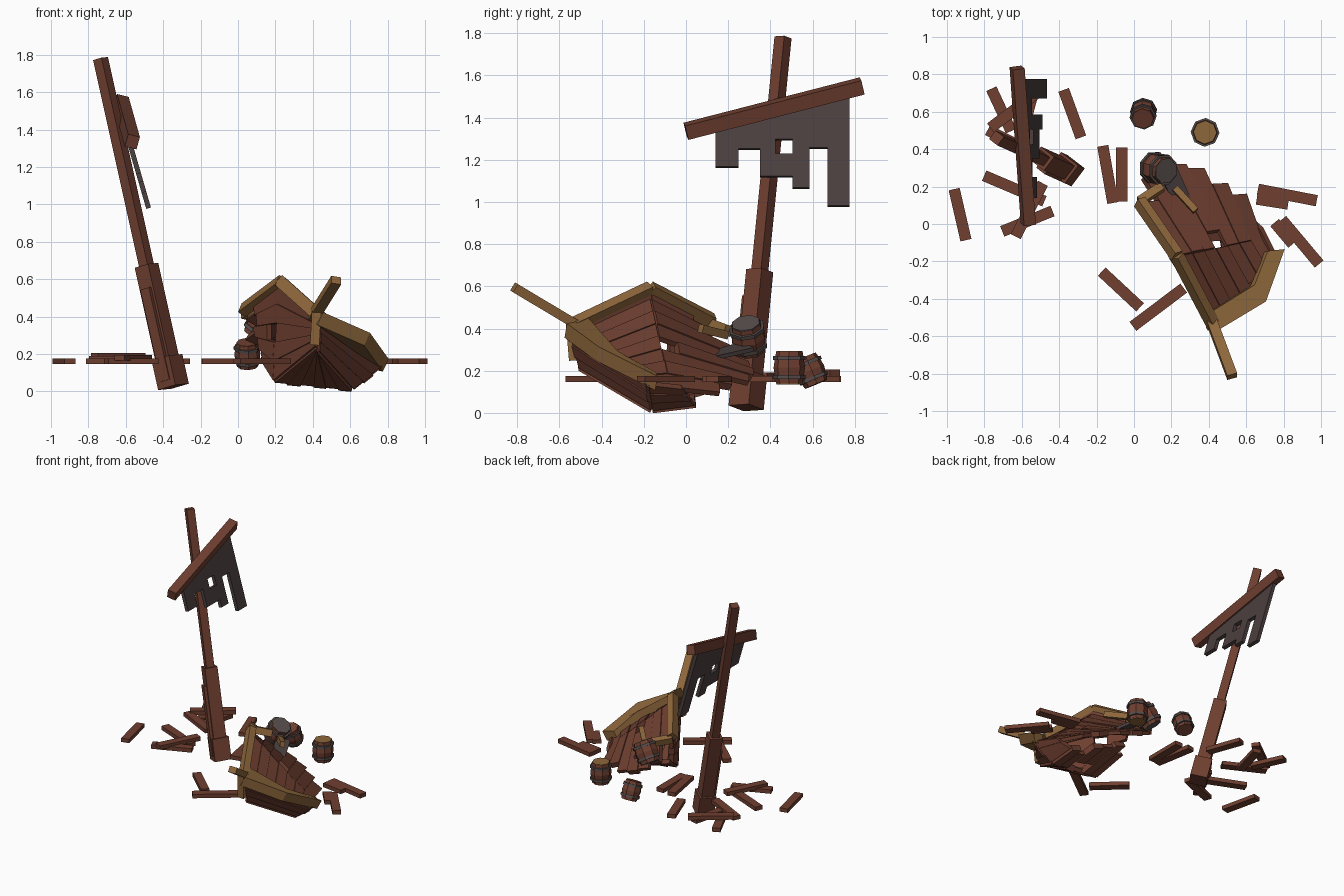
import bpy, bmesh, math, random
from mathutils import Vector as V, Matrix, Euler

if "Cube" in bpy.data.objects:
    bpy.data.objects.remove(bpy.data.objects["Cube"])
random.seed(4)

def material(name, c):
    m = bpy.data.materials.new(name)
    m.diffuse_color = (*c, 1)
    m.use_nodes = True
    m.node_tree.nodes["Principled BSDF"].inputs["Base Color"].default_value = m.diffuse_color
    return m

BROWN = material("red brown wood", (0.16, 0.050, 0.030))
TAN = material("tan trim wood", (0.27, 0.135, 0.045))
GREY = material("dark grey cloth", (0.07, 0.050, 0.050))
IRON = material("grey iron", (0.095, 0.075, 0.07))

def finish(name, bm, mat):
    bmesh.ops.recalc_face_normals(bm, faces=bm.faces)
    me = bpy.data.meshes.new(name)
    bm.to_mesh(me)
    bm.free()
    me.materials.append(mat)
    ob = bpy.data.objects.new(name, me)
    bpy.context.collection.objects.link(ob)
    return ob

def add_beam(bm, p, q, w, h, side=(1, 0, 0)):
    """Box from p to q; w is measured along side, h across it."""
    p, q = V(p), V(q)
    z = (q - p).normalized()
    x = V(side)
    x = (x - z * x.dot(z)).normalized()
    y = z.cross(x)
    rot = Matrix((x, y, z)).transposed().to_4x4()
    M = Matrix.Translation((p + q) / 2) @ rot @ Matrix.Diagonal((w, h, (q - p).length, 1))
    bmesh.ops.create_cube(bm, size=1, matrix=M)

def beam(name, p, q, w, h, mat, side=(1, 0, 0)):
    bm = bmesh.new()
    add_beam(bm, p, q, w, h, side)
    return finish(name, bm, mat)

def add_slab(bm, pts, th):
    """Thick flat board through the outline pts."""
    pts = [V(p) for p in pts]
    n = (pts[2] - pts[0]).cross(pts[-1] - pts[1]).normalized() * th / 2
    a = [bm.verts.new(p + n) for p in pts]
    b = [bm.verts.new(p - n) for p in pts]
    bm.faces.new(a)
    bm.faces.new(b[::-1])
    k = len(pts)
    for i in range(k):
        j = (i + 1) % k
        bm.faces.new((a[j], a[i], b[i], b[j]))

def planking(name, rail_a, rail_b, rows, th, ragged, holes=(), bulge=0.0):
    """Rows of boards between two rails running from bow to broken end."""
    A, B = [V(p) for p in rail_a], [V(p) for p in rail_b]
    bm = bmesh.new()
    for i in range(rows):
        u0, u1 = i / rows, (i + 1) / rows
        end = 1 + bulge * math.sin(math.pi * (u0 + u1) / 2) + random.uniform(-ragged, ragged * 0.3)
        for s in range(len(A) - 1):
            c = [A[s].lerp(B[s], u0), A[s].lerp(B[s], u1),
                 A[s + 1].lerp(B[s + 1], u1), A[s + 1].lerp(B[s + 1], u0)]
            f0 = 0.32 if (i, s) in holes else 0.0
            f1 = end if s == len(A) - 2 else 1.0
            add_slab(bm, [c[0].lerp(c[3], f0), c[1].lerp(c[2], f0),
                          c[1].lerp(c[2], f1), c[0].lerp(c[3], f1)], th * (1 + 0.5 * (i % 2)))
    return finish(name, bm, BROWN)

# Leaning mast, turned about its axis, with a thicker stepped foot
FOOT, HEAD = V((-0.345, 0.285, 0.025)), V((-0.735, 0.46, 1.78))
TURN = (0.8, -0.6, 0)
def on_mast(t):
    return FOOT.lerp(HEAD, t)
beam("mast", FOOT, HEAD, 0.058, 0.058, BROWN, TURN)
beam("mast_sleeve", on_mast(0.02), on_mast(0.37), 0.092, 0.092, BROWN, TURN)
off = V((-0.02, -0.03, 0))
beam("mast_slat", on_mast(0.02) + off, on_mast(0.3) + off, 0.06, 0.06, BROWN, TURN)
beam("mast_foot", FOOT, on_mast(0.09), 0.12, 0.12, BROWN, TURN)

# Slanted yard and torn sail
beam("yard", (-0.565, 0.0, 1.335), (-0.625, 0.835, 1.55), 0.065, 0.07, BROWN, (1, 0, -0.28))
def sail_x(z):
    return -0.478 - 0.29 * (z - 0.98)
columns = [(0.14, 0.25, 1.165), (0.25, 0.35, 1.25), (0.35, 0.425, 1.12), (0.425, 0.505, 1.295),
           (0.505, 0.585, 1.065), (0.585, 0.67, 1.255), (0.67, 0.775, 0.98)]
bm = bmesh.new()
def cloth(y0, y1, z00, z01, z10, z11):
    add_slab(bm, [(sail_x(z), y, z) for y, z in ((y0, z00), (y1, z01), (y1, z11), (y0, z10))], 0.026)
for y0, y1, low in columns:
    cloth(y0, y1, low, low, 1.345 + 0.26 * (y0 - 0.14), 1.345 + 0.26 * (y1 - 0.14))
cloth(0.425, 0.505, 1.12, 1.12, 1.225, 1.225)
finish("torn_sail", bm, GREY)

# Broken hull, rolled over to its right
GL = [(0.42, -0.53, 0.40), (0.23, -0.17, 0.57), (0.03, 0.12, 0.42)]
GR = [(0.43, -0.54, 0.38), (0.76, -0.18, 0.14), (0.67, 0.0, 0.12)]
KL = [(0.42, -0.50, 0.24), (0.20, -0.17, 0.06), (0.10, 0.08, 0.22)]
KR = [(0.43, -0.50, 0.22), (0.61, -0.16, 0.02), (0.60, 0.08, 0.05)]
planking("left_hull_planks", GL, KL, 5, 0.03, 0.45, {(2, 1)})
planking("bottom_planks", KL, KR, 6, 0.03, 0.5, {(3, 1), (2, 1)})
planking("right_hull_planks", GR, KR, 3, 0.03, 0.2)
planking("deck_planks", [(0.42, -0.52, 0.37), (0.24, -0.17, 0.53), (0.05, 0.11, 0.39)],
         [(0.75, -0.19, 0.13), (0.68, -0.08, 0.115), (0.60, 0.15, 0.09)], 7, 0.025, 0.2, {(3, 1)}, 0.7)

# Tan rails, stem and bowsprit
bm = bmesh.new()
for a, b in ((GL[0], GL[1]), (GL[1], GL[2])):
    add_beam(bm, V(a) + V((0, 0, 0.015)), V(b) + V((0, 0, 0.015)), 0.05, 0.065, (0.6, 0.3, -0.5))
add_beam(bm, GL[2], (0.15, 0.20, 0.39), 0.045, 0.05)
add_beam(bm, (0.22, 0.19, 0.37), (0.33, 0.07, 0.40), 0.035, 0.04)
finish("left_rail", bm, TAN)
bm = bmesh.new()
add_slab(bm, [(0.39, -0.48, 0.43), (0.44, -0.57, 0.39), (0.69, -0.42, 0.28), (0.79, -0.14, 0.14),
              (0.70, -0.15, 0.16), (0.63, -0.33, 0.26)], 0.075)
finish("right_rail", bm, TAN)
beam("stem", (0.42, -0.545, 0.43), (0.41, -0.53, 0.25), 0.05, 0.05, TAN)
beam("bowsprit", (0.40, -0.48, 0.395), (0.525, -0.815, 0.595), 0.055, 0.045, TAN)

# Cloth scrap hanging from the broken end
bm = bmesh.new()
add_slab(bm, [(0.14, 0.27, 0.33), (0.22, 0.32, 0.30), (0.30, 0.14, 0.26), (0.21, 0.10, 0.28)], 0.02)
finish("cloth_scrap", bm, GREY)

# Loose planks: x, y, length, angle, lift
planks = [(-0.93, 0.05, 0.28, -77, 0), (-0.33, 0.59, 0.27, -70, 0), (-0.14, 0.265, 0.31, -80, 0),
          (-0.065, 0.265, 0.29, 90, 0), (-0.07, -0.35, 0.28, -43, 0), (0.13, -0.445, 0.34, 37, 0),
          (0.82, 0.155, 0.32, -11, 0), (0.74, 0.12, 0.17, -9, 0), (0.89, -0.095, 0.31, -50, 0),
          (0.80, -0.05, 0.15, -50, 0), (-0.64, 0.19, 0.35, -23, 0), (-0.57, 0.015, 0.29, 22, 0),
          (-0.56, 0.075, 0.32, 63, 0.02), (-0.71, 0.61, 0.25, -65, 0), (-0.64, 0.61, 0.32, 37, 0.03),
          (-0.64, 0.43, 0.32, -27, 0.015), (-0.58, 0.55, 0.28, 75, 0.0)]
for i, (x, y, length, ang, lift) in enumerate(planks):
    d = V((math.cos(math.radians(ang)), math.sin(math.radians(ang)), 0)) * length / 2
    c = V((x, y, 0.161 + lift))
    beam(f"loose_plank_{i + 1}", c - d, c + d, 0.03, 0.06, BROWN, (0, 0, 1))

# Eight-sided barrels with hoops
def barrel(name, pos, tilt, r, h, lid):
    M = Matrix.Translation(pos) @ Euler([math.radians(a) for a in tilt]).to_matrix().to_4x4()
    def ring(bm, z, r1, r2, depth):
        bmesh.ops.create_cone(bm, cap_ends=True, segments=8, radius1=r1, radius2=r2, depth=depth,
                              matrix=M @ Matrix.Translation((0, 0, z)) @ Matrix.Rotation(math.pi / 8, 4, 'Z'))
    bm = bmesh.new()
    ring(bm, -h / 4, r * 0.84, r, h / 2)
    ring(bm, h / 4, r, r * 0.84, h / 2)
    finish(name + "_staves", bm, BROWN)
    bm = bmesh.new()
    for s in (-1, 1):
        ring(bm, s * h * 0.3, r * 1.03, r * 1.03, h * 0.13)
    finish(name + "_hoops", bm, IRON)
    bm = bmesh.new()
    for s in (-1, 1):
        ring(bm, s * h / 2, r * 0.82, r * 0.82, 0.009)
    finish(name + "_lids", bm, lid)

barrel("upright_barrel", (0.38, 0.49, 0.215), (0, 0, 20), 0.075, 0.15, TAN)
barrel("tilted_barrel", (0.05, 0.59, 0.20), (20, -12, 25), 0.07, 0.13, BROWN)
barrel("wreck_barrel", (0.13, 0.295, 0.36), (30, 15, 50), 0.085, 0.15, IRON)
